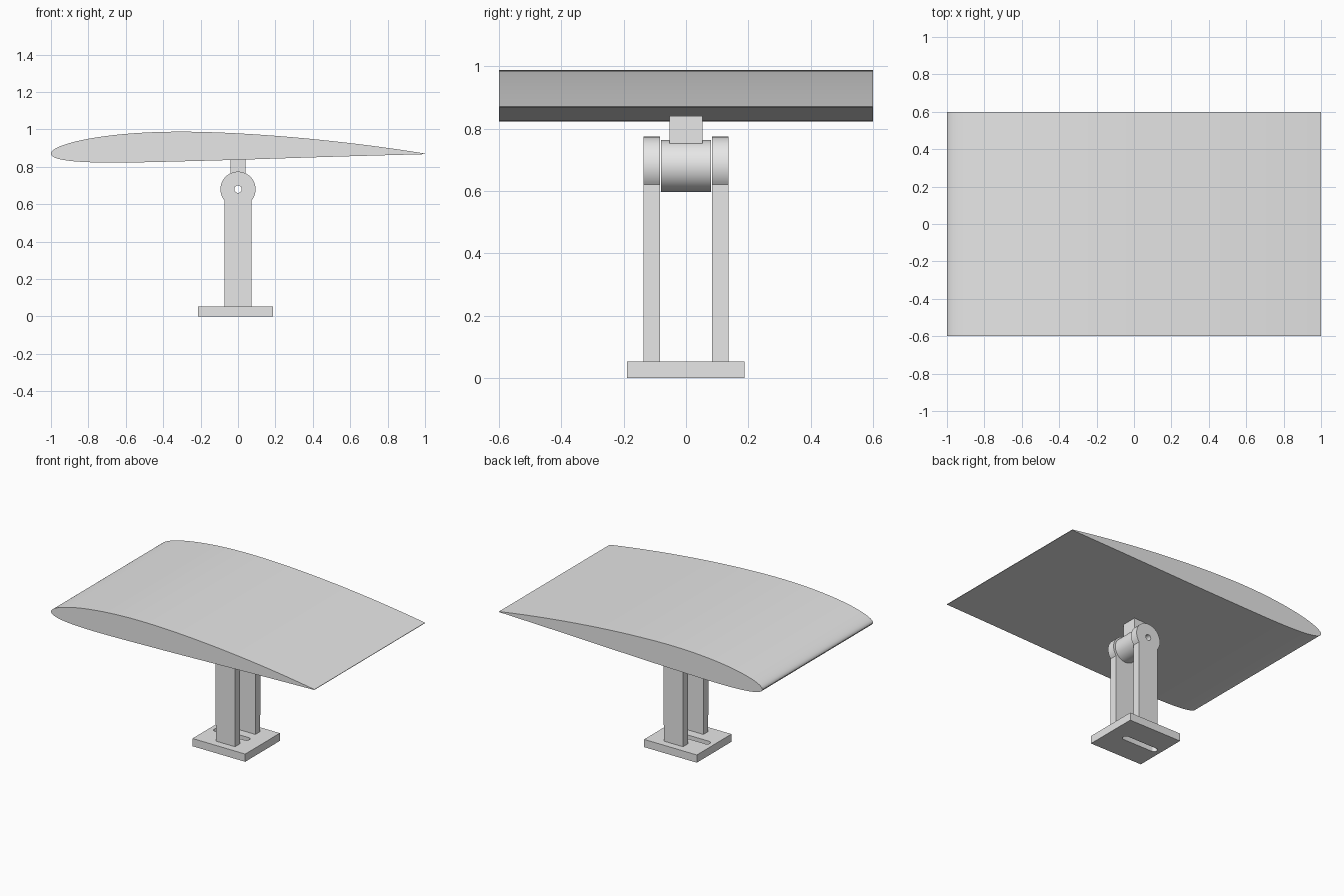
import bpy
import bmesh
from math import sin, cos, pi, sqrt, atan, radians
from mathutils import Vector

cube = bpy.data.objects.get("Cube")
if cube:
    bpy.data.objects.remove(cube, do_unlink=True)

grey = bpy.data.materials.new("plain grey")
grey.use_nodes = True
grey.diffuse_color = (0.8, 0.8, 0.8, 1)
grey.node_tree.nodes["Principled BSDF"].inputs["Base Color"].default_value = grey.diffuse_color


def arc(cx, cy, r, start, end, steps):
    """Points along an arc, angles in degrees."""
    angles = [radians(start + (end - start) * i / steps) for i in range(steps + 1)]
    return [(cx + r * cos(a), cy + r * sin(a)) for a in angles]


def circle(cx, cy, r, steps=48):
    return arc(cx, cy, r, 0, 360, steps)[:-1]


def rectangle(x0, x1, y0, y1):
    return [(x0, y0), (x1, y0), (x1, y1), (x0, y1)]


def prism(name, loops, low, high, along="Y"):
    """Extrude an outline, with optional hole loops, along Y or Z."""
    bm = bmesh.new()
    for loop in loops:
        verts = [bm.verts.new((u, low, v) if along == "Y" else (u, v, low)) for u, v in loop]
        for a, b in zip(verts, verts[1:] + verts[:1]):
            bm.edges.new((a, b))
    bmesh.ops.triangle_fill(bm, edges=bm.edges[:], use_beauty=True)
    result = bmesh.ops.extrude_face_region(bm, geom=bm.faces[:])
    moved = [g for g in result["geom"] if isinstance(g, bmesh.types.BMVert)]
    depth = high - low
    shift = Vector((0, depth, 0)) if along == "Y" else Vector((0, 0, depth))
    bmesh.ops.translate(bm, verts=moved, vec=shift)
    bmesh.ops.recalc_face_normals(bm, faces=bm.faces[:])
    mesh = bpy.data.meshes.new(name)
    bm.to_mesh(mesh)
    bm.free()
    mesh.materials.append(grey)
    mesh.shade_smooth()
    mesh.set_sharp_from_angle(angle=radians(30))
    obj = bpy.data.objects.new(name, mesh)
    bpy.context.collection.objects.link(obj)
    return obj


def airfoil(camber, peak, thick, chord, z, steps=48):
    """Cambered wing section, nose at -x, with a thin blunt tail."""
    upper, lower = [], []
    for i in range(steps + 1):
        t = (1 - cos(pi * i / steps)) / 2
        half = 5 * thick * (0.2969 * sqrt(t) - 0.126 * t - 0.3516 * t**2
                            + 0.2843 * t**3 - 0.1015 * t**4)
        span = peak if t < peak else 1 - peak
        base = 0 if t < peak else 1 - 2 * peak
        line = camber / span**2 * (base + 2 * peak * t - t * t)
        slope = atan(2 * camber / span**2 * (peak - t))
        for side, points in ((1, upper), (-1, lower)):
            points.append((chord * (t - 0.5 - side * half * sin(slope)),
                           z + chord * (line + side * half * cos(slope))))
    return upper + lower[:0:-1]


AXLE = 0.68     # height of the pivot
PLATE = 0.053   # base thickness

# Wing
prism("wing", [airfoil(0.02, 0.4, 0.08, 2, 0.869)], -0.6, 0.6)

# Base plate with a rounded slot
slot = arc(0.065, 0, 0.022, -90, 90, 12) + arc(-0.16, 0, 0.022, 90, 270, 12)
prism("base_plate", [rectangle(-0.213, 0.187, -0.189, 0.187), slot], 0, PLATE, "Z")

# Fork legs with round drilled heads
leg = [(-0.073, PLATE), (0.073, PLATE)] + arc(0, AXLE, 0.094, -39, 219, 48)
hole = circle(0, AXLE, 0.02, 24)
for name, side in (("front_leg", -1), ("back_leg", 1)):
    prism(name, [leg, hole], *sorted((side * 0.084, side * 0.137)))

# Pivot barrel between the legs and the post that carries the wing
prism("pivot_barrel", [circle(0, AXLE, 0.083), hole], -0.08, 0.08)
prism("wing_post", [rectangle(-0.041, 0.041, 0.725, 0.85)], -0.053, 0.053)
